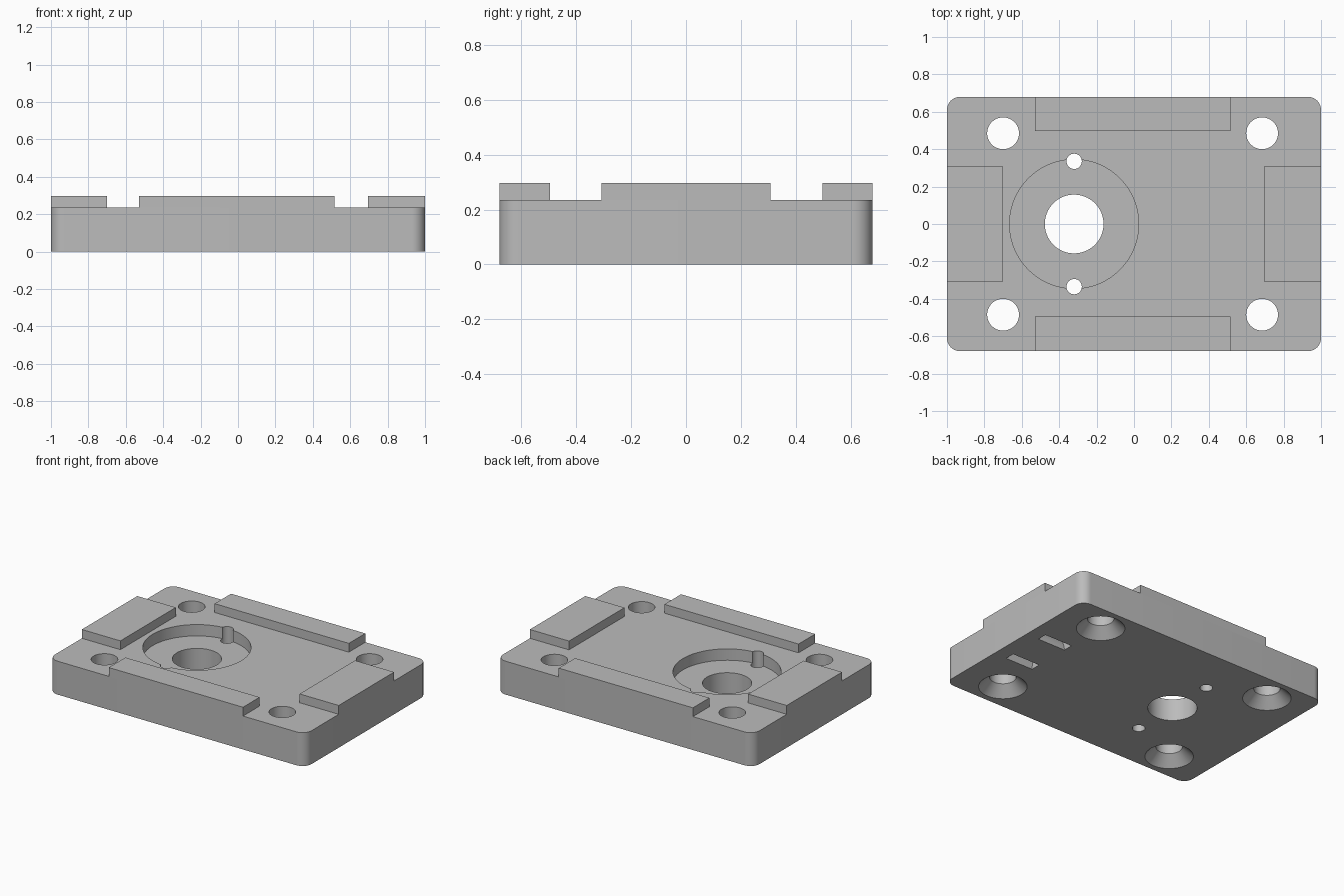
import bpy, bmesh, math
from mathutils import Matrix

if "Cube" in bpy.data.objects:
    bpy.data.objects.remove(bpy.data.objects["Cube"], do_unlink=True)

# Main sizes
HX, HY = 1.0, 0.68
BASE_TOP, PAD_TOP = 0.235, 0.297
FLOOR = 0.155
BORE_X = -0.32

grey = bpy.data.materials.new("machined grey")
grey.use_nodes = True
colour = (0.5, 0.5, 0.5, 1)
grey.diffuse_color = colour
grey.node_tree.nodes["Principled BSDF"].inputs["Base Color"].default_value = colour


def finish(name, bm):
    bmesh.ops.recalc_face_normals(bm, faces=bm.faces)
    mesh = bpy.data.meshes.new(name)
    bm.to_mesh(mesh)
    bm.free()
    mesh.materials.append(grey)
    obj = bpy.data.objects.new(name, mesh)
    bpy.context.collection.objects.link(obj)
    return obj


def block(name, x0, x1, y0, y1, z0, z1, corner=0):
    bm = bmesh.new()
    bmesh.ops.create_cube(bm, size=1)
    for v in bm.verts:
        v.co.x = x1 if v.co.x > 0 else x0
        v.co.y = y1 if v.co.y > 0 else y0
        v.co.z = z1 if v.co.z > 0 else z0
    if corner:
        uprights = [e for e in bm.edges
                    if abs(e.verts[0].co.z - e.verts[1].co.z) > 0.01]
        bmesh.ops.bevel(bm, geom=uprights, offset=corner, segments=10,
                        profile=0.5, affect='EDGES')
    return finish(name, bm)


def lathe(name, profile, matrix, sides=64, ring=False):
    """Turn (radius, height) points about z; ring closes the profile on itself."""
    bm = bmesh.new()
    rows = []
    for r, z in profile:
        rows.append([bm.verts.new((r * math.cos(2 * math.pi * i / sides),
                                   r * math.sin(2 * math.pi * i / sides), z))
                     for i in range(sides)])
    pairs = list(zip(rows, rows[1:]))
    if ring:
        pairs.append((rows[-1], rows[0]))
    else:
        bm.faces.new(rows[0])
        bm.faces.new(rows[-1])
    for a, b in pairs:
        for i in range(sides):
            j = (i + 1) % sides
            bm.faces.new((a[i], a[j], b[j], b[i]))
    bm.transform(matrix)
    return finish(name, bm)


# Base plate with rounded corners
plate = block("base_plate", -HX, HX, -HY, HY, 0, BASE_TOP, corner=0.07)
cutters = []

# Countersunk screw holes at the four corners
for x in (-0.70, 0.685):
    for y in (-0.485, 0.485):
        cutters.append(lathe("screw_hole_cutter",
                             [(0.175, -0.02), (0.085, 0.07), (0.085, 0.4)],
                             Matrix.Translation((x, y, 0))))

# Round recess with a through bore
cutters.append(lathe("recess_cutter",
                     [(0.157, -0.1), (0.157, FLOOR), (0.345, FLOOR), (0.345, 0.4)],
                     Matrix.Translation((BORE_X, 0, 0)), sides=96))

# Small pin holes on the recess rim
for y in (-0.335, 0.335):
    cutters.append(lathe("pin_hole_cutter", [(0.041, -0.1), (0.041, 0.41)],
                         Matrix.Translation((BORE_X, y, 0)), sides=32))

# Arched strap channel opening as two slots underneath
cutters.append(lathe("strap_channel_cutter",
                     [(0.125, -0.108), (0.195, -0.108), (0.195, 0.108), (0.125, 0.108)],
                     Matrix.Translation((0.793, 0, 0)) @ Matrix.Rotation(math.pi / 2, 4, 'Y'),
                     ring=True))

# Cut the plate, then discard the cutters
for cutter in cutters:
    cutter.hide_render = True
    mod = plate.modifiers.new(cutter.name, 'BOOLEAN')
    mod.operation = 'DIFFERENCE'
    mod.solver = 'EXACT'
    mod.object = cutter
bpy.context.view_layer.update()
evaluated = plate.evaluated_get(bpy.context.evaluated_depsgraph_get())
cut_mesh = bpy.data.meshes.new_from_object(evaluated)
plate.modifiers.clear()
plate.data = cut_mesh
for cutter in cutters:
    bpy.data.objects.remove(cutter, do_unlink=True)

# Raised pads along the four edges
block("right_pad", -HX, -0.70, -0.308, 0.308, BASE_TOP, PAD_TOP)
block("left_pad", 0.695, HX, -0.308, 0.308, BASE_TOP, PAD_TOP)
block("front_pad", -0.53, 0.515, -HY, -0.495, BASE_TOP, PAD_TOP)
block("back_pad", -0.53, 0.515, 0.497, HY, BASE_TOP, PAD_TOP)

# Smooth the round walls and keep the machined edges sharp
bpy.ops.object.select_all(action='DESELECT')
plate.select_set(True)
bpy.context.view_layer.objects.active = plate
bpy.ops.object.shade_smooth_by_angle(angle=math.radians(30))
